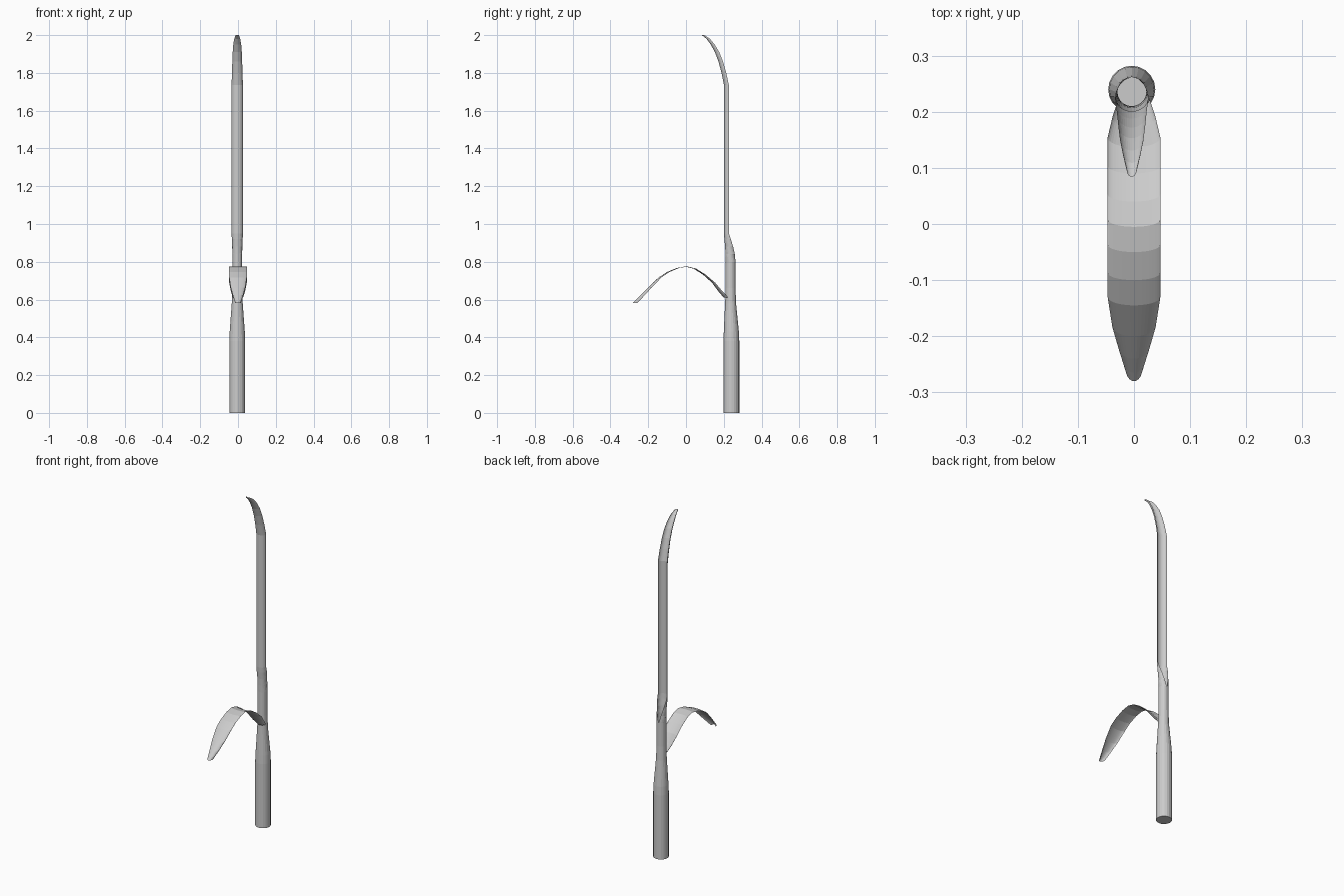
import bpy, bmesh, math

SEG = 20


def section(z, front, cx, rx, ry, a):
    """Horizontal arc bulging toward the front (-y), half-angle a."""
    pts = []
    for i in range(SEG + 1):
        t = a * (2 * i / SEG - 1)
        pts.append((cx + rx * math.sin(t), front + ry * (1 - math.cos(t)), z))
    return pts


def loft(name, sections, cap=False):
    bm = bmesh.new()
    rows = [[bm.verts.new(p) for p in s] for s in sections]
    for lo, hi in zip(rows, rows[1:]):
        for i in range(SEG):
            bm.faces.new((lo[i], lo[i + 1], hi[i + 1], hi[i]))
    if cap:
        bm.faces.new(rows[0][:-1][::-1])
    # weld the seam where the arc is a full circle
    bmesh.ops.remove_doubles(bm, verts=bm.verts, dist=1e-5)
    mesh = bpy.data.meshes.new(name)
    bm.to_mesh(mesh)
    bm.free()
    obj = bpy.data.objects.new(name, mesh)
    bpy.context.collection.objects.link(obj)
    return obj


CX = -0.004

# Stem: closed tube, thick at the foot (z, radius)
foot = [(0, .042), (.38, .042), (.43, .040), (.58, .029), (.66, .026), (.80, .026)]
stem = []
for z, r in foot:
    cy = 0.240 if z < .45 else 0.236
    stem.append(section(z, cy - r, CX, r, r, math.pi))
loft("stem", stem, cap=True)

# Upper blade: tube opens at the back into a half pipe, then bends forward
# (z, front y, rx, ry, half-angle in degrees)
upper = [(.80, .210, .026, .026, 180), (.84, .209, .026, .026, 155),
         (.88, .207, .027, .026, 130), (.92, .203, .029, .026, 108),
         (.95, .201, .030, .026, 90), (1.735, .201, .030, .026, 90),
         (1.80, .188, .028, .025, 90), (1.86, .172, .026, .024, 90),
         (1.91, .153, .024, .023, 90), (1.95, .131, .021, .021, 90),
         (1.98, .109, .016, .018, 90), (2.0, .084, .009, .014, 90)]
loft("upper_blade", [section(z, y, CX, rx, ry, math.radians(a))
                     for z, y, rx, ry, a in upper])

# Side leaf: arches forward from the stem and droops to a point
# (front y, z, half width, depth)
leaf = [(.200, .610, .027, .025), (.170, .645, .038, .022), (.137, .690, .047, .017),
        (.090, .732, .047, .014), (.040, .764, .047, .013), (-.005, .775, .047, .013),
        (-.050, .767, .047, .013), (-.100, .746, .047, .013), (-.145, .717, .047, .015),
        (-.200, .664, .039, .019), (-.240, .624, .028, .022), (-.265, .598, .020, .023),
        (-.280, .583, .015, .023)]
loft("side_leaf", [section(z, y, 0, w, d, math.pi / 2) for y, z, w, d in leaf])
